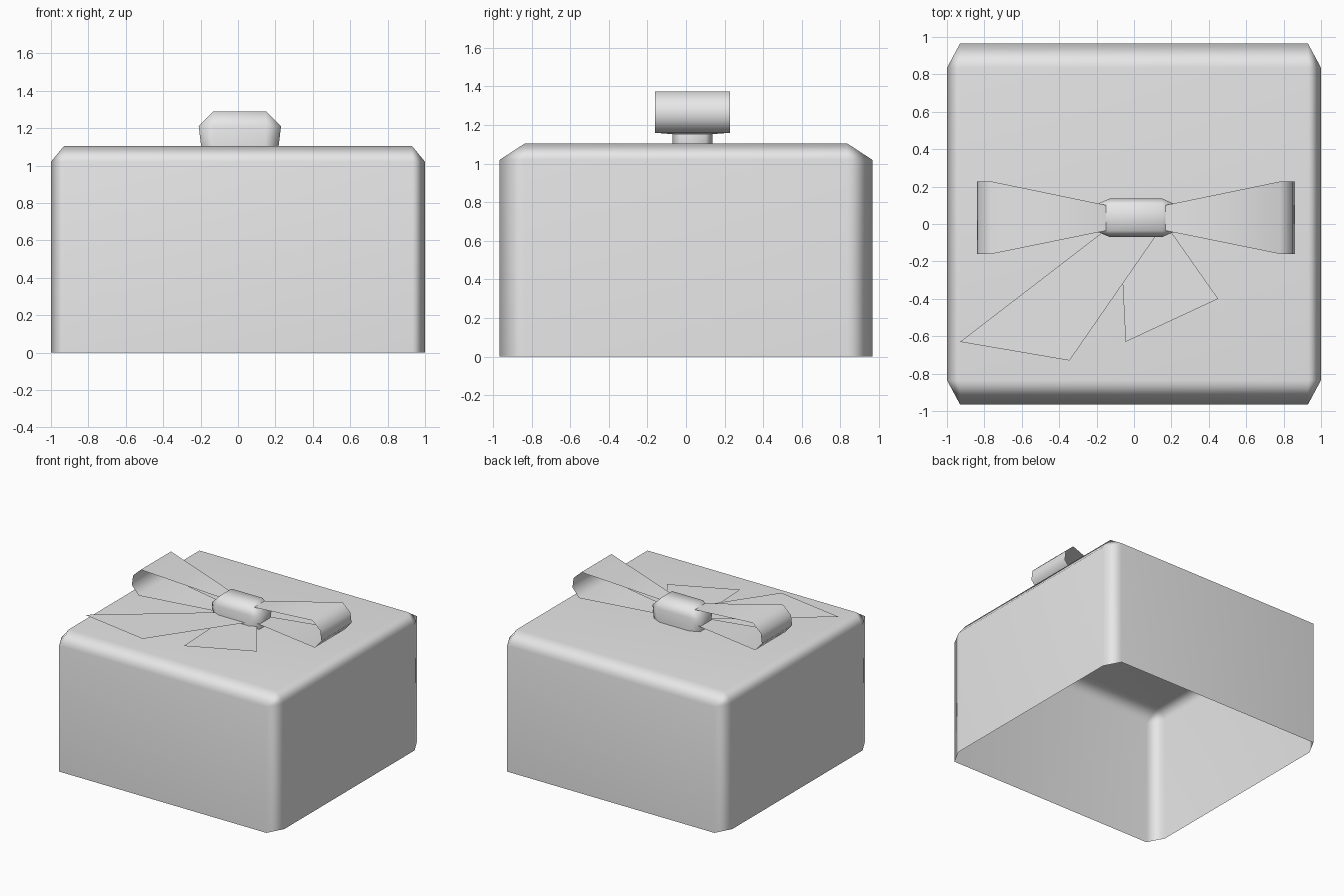
import bpy, bmesh
from mathutils import Vector

cube = bpy.data.objects.get("Cube")
if cube:
    bpy.data.objects.remove(cube, do_unlink=True)

# One plain grey for the whole gift box
GREY = (0.8, 0.8, 0.8, 1)
grey = bpy.data.materials.new("plain_grey")
grey.use_nodes = True
grey.diffuse_color = GREY
grey.node_tree.nodes["Principled BSDF"].inputs["Base Color"].default_value = GREY


def finish(name, bm, smooth=True):
    mesh = bpy.data.meshes.new(name)
    bm.normal_update()
    bm.to_mesh(mesh)
    bm.free()
    mesh.materials.append(grey)
    obj = bpy.data.objects.new(name, mesh)
    bpy.context.collection.objects.link(obj)
    for poly in mesh.polygons:
        poly.use_smooth = smooth
    return obj


def chamfered_block(name, centre, half, chamfer, floor, foot=1.0):
    """Block with a different chamfer along each axis, cut open at the floor."""
    bm = bmesh.new()
    bmesh.ops.create_cube(bm, size=2)
    bmesh.ops.scale(bm, vec=[h / c for h, c in zip(half, chamfer)], verts=bm.verts)
    bmesh.ops.bevel(bm, geom=bm.edges[:], offset=1, segments=1, affect='EDGES')
    bmesh.ops.scale(bm, vec=chamfer, verts=bm.verts)
    bmesh.ops.translate(bm, vec=centre, verts=bm.verts)
    bmesh.ops.bisect_plane(bm, geom=bm.verts[:] + bm.edges[:] + bm.faces[:],
                           plane_co=(0, 0, floor), plane_no=(0, 0, 1), clear_inner=True)
    for v in bm.verts:
        if v.co.z < floor + 0.001:
            v.co.x = centre[0] + (v.co.x - centre[0]) * foot
    obj = finish(name, bm)
    obj.modifiers.new("soft_chamfer", 'WEIGHTED_NORMAL')
    return obj


# Open-bottomed box and the knot on top
chamfered_block("gift_box", (0, 0, 0), (1, 0.965, 1.105), (0.07, 0.13, 0.085), 0)
chamfered_block("bow_knot", (0.01, 0.033, 1.1), (0.22, 0.103, 0.19), (0.08, 0.035, 0.08), 1.1, 0.94)

# Ribbon loops: x offset, height, front edge, back edge
LOOP = [(0.155, 1.27, -0.035, 0.1), (0.77, 1.375, -0.16, 0.227), (0.84, 1.31, -0.16, 0.227),
        (0.85, 1.23, -0.16, 0.227), (0.79, 1.16, -0.16, 0.227), (0.155, 1.15, -0.035, 0.1)]


def ribbon_loop(name, side):
    bm = bmesh.new()
    rows = [[bm.verts.new((0.01 + side * x, y, z)) for y in (front, back)]
            for x, z, front, back in LOOP]
    for a, b in zip(rows, rows[1:]):
        quad = (a[0], b[0], b[1], a[1])
        bm.faces.new(quad if side > 0 else quad[::-1])
    obj = finish(name, bm)
    bpy.ops.object.select_all(action='DESELECT')
    obj.select_set(True)
    bpy.context.view_layer.objects.active = obj
    bpy.ops.object.shade_smooth_by_angle(angle=1.0)


ribbon_loop("left_loop", 1)
ribbon_loop("right_loop", -1)


# Flat ribbon tails just above the lid
def ribbon_tail(name, outline, height):
    bm = bmesh.new()
    bm.faces.new([bm.verts.new(Vector((x, y, height))) for x, y in outline])
    finish(name, bm, smooth=False)


ribbon_tail("long_tail", [(-0.15, -0.03), (-0.93, -0.63), (-0.345, -0.73), (0.14, -0.03)], 1.143)
ribbon_tail("short_tail", [(-0.075, -0.03), (-0.045, -0.63), (0.45, -0.4), (0.19, -0.03)], 1.127)
